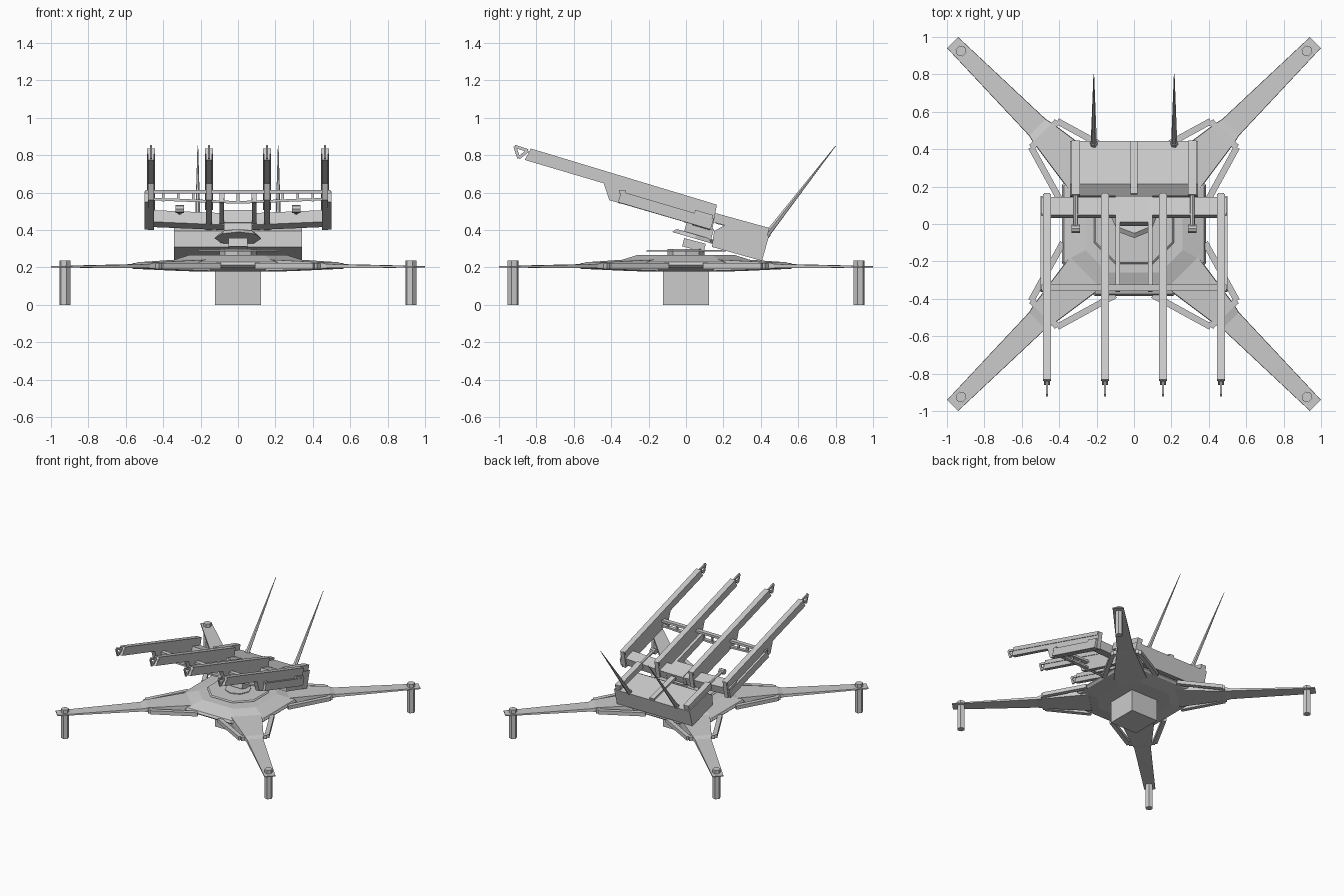
import bpy, math
from mathutils import Vector

if "Cube" in bpy.data.objects:
    bpy.data.objects.remove(bpy.data.objects["Cube"])


def mesh(name, verts, faces):
    me = bpy.data.meshes.new(name)
    me.from_pydata([tuple(v) for v in verts], [], faces)
    bm_fix(me)
    ob = bpy.data.objects.new(name, me)
    bpy.context.collection.objects.link(ob)
    return ob


def bm_fix(me):
    import bmesh
    bm = bmesh.new()
    bm.from_mesh(me)
    bmesh.ops.recalc_face_normals(bm, faces=bm.faces)
    bm.to_mesh(me)
    bm.free()


def loft(name, rings):
    """Closed solid through a list of equal-length rings."""
    n = len(rings[0])
    verts = [v for r in rings for v in r]
    faces = [list(range(n)), list(range(len(verts) - n, len(verts)))]
    for k in range(len(rings) - 1):
        for i in range(n):
            j = (i + 1) % n
            faces.append([k * n + i, k * n + j, (k + 1) * n + j, (k + 1) * n + i])
    return mesh(name, verts, faces)


def prism(name, yz, x, w):
    """Side profile (y, z) extruded along x, centred on x."""
    return loft(name, [[(x + s * w / 2, y, z) for y, z in yz] for s in (-1, 1)])


def bar(name, p, q, w, h, up=(0, 0, 1)):
    """Rectangular bar between two points."""
    p, q = Vector(p), Vector(q)
    d = (q - p).normalized()
    side = d.cross(Vector(up)).normalized()
    top = side.cross(d)
    ring = [side * a * w / 2 + top * b * h / 2 for a, b in ((-1, -1), (1, -1), (1, 1), (-1, 1))]
    return loft(name, [[p + r for r in ring], [q + r for r in ring]])


def rod(name, p, q, r1, r2, n):
    """Round or tapered rod between two points."""
    p, q = Vector(p), Vector(q)
    d = (q - p).normalized()
    a = d.orthogonal().normalized()
    b = d.cross(a)
    def ring(c, r):
        return [c + r * (a * math.cos(t) + b * math.sin(t))
                for t in (2 * math.pi * i / n for i in range(n))]
    return loft(name, [ring(p, r1), ring(q, r2)])


def octagon(a, c, z):
    return [(a, -c, z), (a, c, z), (c, a, z), (-c, a, z),
            (-a, c, z), (-a, -c, z), (-c, -a, z), (c, -a, z)]


# pedestal and hub
rod("pedestal", (0, 0, 0), (0, 0, .19), .175, .175, 4).rotation_euler = (0, 0, 0)
loft("hub", [octagon(.25, .13, .178), octagon(.37, .20, .198), octagon(.385, .21, .212),
             octagon(.375, .20, .23), octagon(.26, .14, .267)])
loft("turntable_plate", [octagon(.215, .10, .286), octagon(.205, .095, .294)])
rod("turntable_neck", (0, 0, .26), (0, 0, .30), .10, .10, 8)

# four legs with feet and two braces each
for sx in (-1, 1):
    for sy in (-1, 1):
        u = Vector((sx, sy, 0)).normalized()
        v = Vector((-u.y, u.x, 0))
        rings = []
        for d, w, zb, zt in ((.33, .125, .182, .243), (.69, .073, .192, .228),
                             (.73, .063, .196, .218), (1.372, .042, .200, .208)):
            c = u * d
            rings.append([c - v * w + Vector((0, 0, zb)), c + v * w + Vector((0, 0, zb)),
                          c + v * w * .97 + Vector((0, 0, zt)), c - v * w * .97 + Vector((0, 0, zt))])
        loft("leg", rings)
        rod("foot", (sx * .925, sy * .925, 0), (sx * .925, sy * .925, .237), .03, .03, 6)
        for swap in (False, True):
            pts = [(.10, .38), (.41, .55), (.47, .48)]
            if swap:
                pts = [(b, a) for a, b in pts]
            pts = [(sx * a, sy * b, .208) for a, b in pts]
            bar("brace", pts[0], pts[1], .034, .03)
            bar("brace_end", pts[1], pts[2], .034, .03)

# tilted rear equipment box with centre rib
prism("rear_box", [(.139, .31), (.15, .395), (.215, .43), (.444, .369), (.406, .235)], 0, .685)
bar("rear_box_rib", (0, .16, .447), (0, .442, .375), .04, .025)

# pivot head between turntable and launcher
bar("pivot_post", (0, -.015, .335), (0, .10, .305), .10, .045)
tilt = Vector((0, .28, .96)).normalized()
c = Vector((0, .045, .355))
rod("pivot_disc", c, c + tilt * .022, .125, .105, 8)
bar("pivot_block", (0, -.005, .41), (0, .14, .372), .15, .07)
bar("pivot_cap", (0, .0, .475), (0, .14, .432), .15, .07)

# four launch rails
rail = [(-.83, .84), (-.862, .78), (-.44, .65), (-.41, .56), (.148, .405), (.165, .535)]
for x in (-.465, -.155, .155, .465):
    prism("launch_rail", [(-.83, .835), (-.862, .775), (-.44, .65), (-.41, .56),
                          (.14, .40), (.165, .535)], x, .034)
    bar("rail_cap", (x, -.835, .822), (x, .155, .523), .045, .03)
    # open triangular claw at the tip
    tri = [(-.845, .825), (-.915, .848), (-.895, .785)]
    for i in range(3):
        a, b = tri[i], tri[(i + 1) % 3]
        bar("rail_claw", (x, *a), (x, *b), .016, .011, (1, 0, 0))

# cradle: side beams, rear cross beam and front ladder truss
for s in (-1, 1):
    for x, w in ((.487, .024), (.088, .024)):
        bar("cradle_beam", (s * x, -.355, .578), (s * x, .14, .432), w, .06)
    bar("rear_cross_beam", (s * .495, .088, .463), (s * .07, .088, .445), .10, .065, (0, .28, .96))
    bar("truss_lower", (s * .495, -.342, .567), (0, -.342, .548), .03, .014)
    # lifting rams on the rear box
    x = s * .312
    bar("ram_body", (x, .15, .467), (x, .44, .387), .046, .05)
    rod("ram_rod", (x, .16, .468), (x, -.03, .515), .013, .013, 8)
    rod("ram_joint", (x - .022, -.025, .512), (x + .022, -.025, .512), .022, .022, 8)
    # whip antennas
    rod("antenna", (s * .215, .42, .36), (s * .215, .80, .85), .017, .002, 6)
    rod("antenna_socket", (s * .215, .415, .355), (s * .215, .437, .383), .021, .021, 6)
bar("truss_upper", (-.495, -.342, .605), (.495, -.342, .605), .035, .018)
for i in range(13):
    x = -.48 + .08 * i
    bar("truss_post", (x, -.342, .552), (x, -.342, .60), .014, .014, (0, 1, 0))
